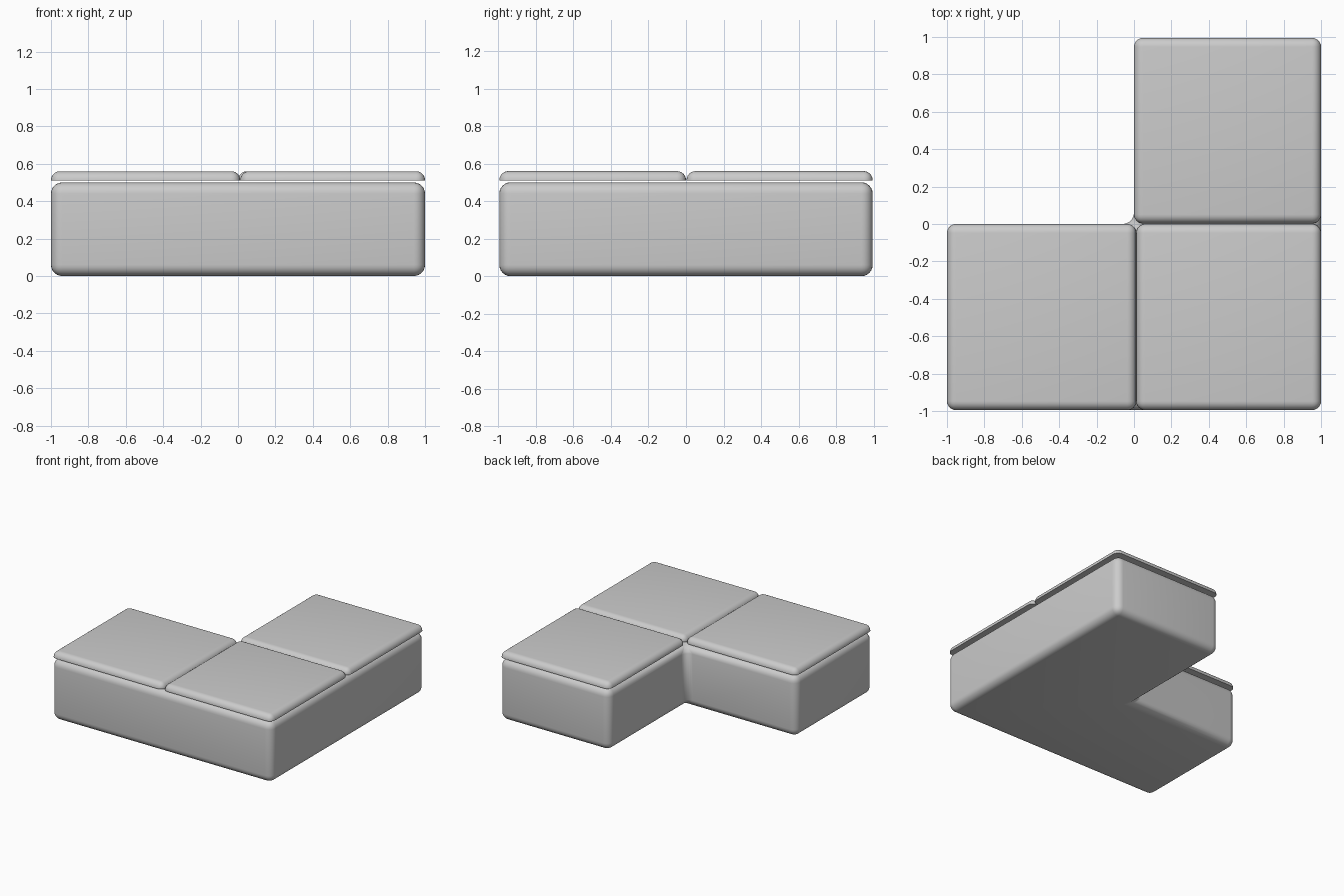
import bpy, bmesh, math

if "Cube" in bpy.data.objects:
    bpy.data.objects.remove(bpy.data.objects["Cube"])


def rounded_prism(name, outline, z0, z1, radius, round_bottom):
    """Extrude an outline upward and round its edges."""
    bm = bmesh.new()
    face = bm.faces.new([bm.verts.new((x, y, z0)) for x, y in outline])
    ext = bmesh.ops.extrude_face_region(bm, geom=[face], use_keep_orig=True)
    for v in ext["geom"]:
        if isinstance(v, bmesh.types.BMVert):
            v.co.z = z1
    bmesh.ops.recalc_face_normals(bm, faces=bm.faces[:])
    edges = [e for e in bm.edges
             if round_bottom or any(v.co.z > z0 + 1e-4 for v in e.verts)]
    bmesh.ops.bevel(bm, geom=edges, offset=radius, offset_type='OFFSET',
                    segments=6, profile=0.5, affect='EDGES', clamp_overlap=False)
    bmesh.ops.recalc_face_normals(bm, faces=bm.faces[:])
    mesh = bpy.data.meshes.new(name)
    bm.to_mesh(mesh)
    bm.free()
    obj = bpy.data.objects.new(name, mesh)
    bpy.context.collection.objects.link(obj)
    bpy.ops.object.select_all(action='DESELECT')
    obj.select_set(True)
    bpy.context.view_layer.objects.active = obj
    bpy.ops.object.shade_smooth_by_angle(angle=math.radians(40))
    return obj


def rect(x0, x1, y0, y1):
    return [(x0, y0), (x1, y0), (x1, y1), (x0, y1)]


# L-shaped base block, rounded all over including the inner corner
Y = 0.995
rounded_prism("sofa_base",
              [(-1, -Y), (1, -Y), (1, Y), (0, Y), (0, 0), (-1, 0)],
              0.0, 0.5, 0.06, True)

# Three thin seat pads with flat undersides, just above the base
pads = {
    "left_seat_pad": (-1, 0.012, -Y, 0.0),
    "corner_seat_pad": (0.012, 1, -Y, 0.0),
    "back_seat_pad": (0.0, 1, 0.003, Y),
}
for name, box in pads.items():
    rounded_prism(name, rect(*box), 0.511, 0.56, 0.048, False)
